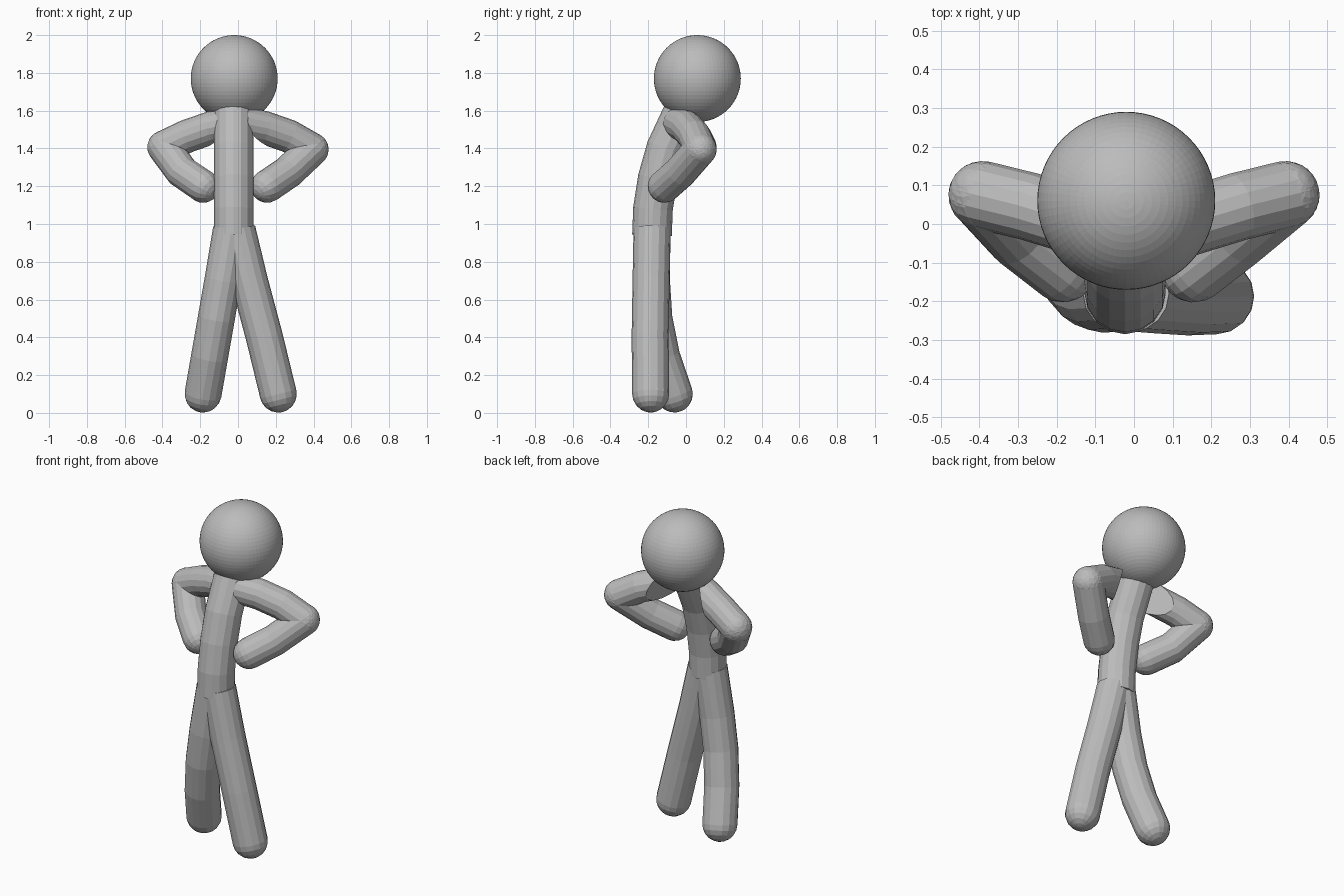
import bpy, bmesh, math
from mathutils import Vector

cube = bpy.data.objects.get("Cube")
if cube:
    bpy.data.objects.remove(cube, do_unlink=True)

SIDES = 16
grey = bpy.data.materials.new("plain grey")
grey.use_nodes = True
colour = (0.5, 0.5, 0.5, 1)
grey.diffuse_color = colour
grey.node_tree.nodes["Principled BSDF"].inputs["Base Color"].default_value = colour


def finish(bm, name):
    bmesh.ops.recalc_face_normals(bm, faces=bm.faces)
    mesh = bpy.data.meshes.new(name)
    bm.to_mesh(mesh)
    bm.free()
    mesh.materials.append(grey)
    obj = bpy.data.objects.new(name, mesh)
    bpy.context.collection.objects.link(obj)


def limb(name, path, radius, round_start=False, round_end=True, cut=None):
    """Sweep a round section along a path, with flat or domed ends."""
    pts = [Vector(p) for p in path]
    last = len(pts) - 1
    tangents = [(pts[min(i + 1, last)] - pts[max(i - 1, 0)]).normalized()
                for i in range(last + 1)]
    stations = [(p, t, radius) for p, t in zip(pts, tangents)]
    dome = [math.radians(a) for a in (18, 36, 54, 72, 86)]

    def cap(i, sign):
        return [(pts[i] + tangents[i] * sign * radius * math.sin(a), tangents[i],
                 radius * math.cos(a)) for a in dome]
    if round_start:
        stations = cap(0, -1)[::-1] + stations
    if round_end:
        stations += cap(last, 1)

    bm = bmesh.new()
    rings = []
    side = tangents[0].cross(Vector((0, 1, 0))).normalized()
    for centre, t, r in stations:
        side = (side - t * side.dot(t)).normalized()
        other = t.cross(side)
        ring = []
        for k in range(SIDES):
            a = math.tau * k / SIDES
            ring.append(bm.verts.new(centre + r * (side * math.cos(a) + other * math.sin(a))))
        rings.append(ring)
    for a, b in zip(rings, rings[1:]):
        for k in range(SIDES):
            j = (k + 1) % SIDES
            bm.faces.new((a[k], a[j], b[j], b[k]))
    bm.faces.new(rings[0])
    bm.faces.new(rings[-1])
    # slanted shoulder end
    if cut:
        geom = bm.verts[:] + bm.edges[:] + bm.faces[:]
        res = bmesh.ops.bisect_plane(bm, geom=geom, plane_co=cut[0], plane_no=cut[1],
                                     clear_outer=True)
        edges = [e for e in res["geom_cut"] if isinstance(e, bmesh.types.BMEdge)]
        bmesh.ops.holes_fill(bm, edges=edges)
    finish(bm, name)


# Head
bm = bmesh.new()
bmesh.ops.create_uvsphere(bm, u_segments=64, v_segments=32, radius=0.23)
bmesh.ops.translate(bm, verts=bm.verts, vec=(-0.02, 0.06, 1.77))
finish(bm, "head")

# Torso, leaning back toward the neck
limb("torso", [(-0.023, -0.18, 0.94), (-0.023, -0.175, 1.08), (-0.023, -0.15, 1.24),
               (-0.023, -0.105, 1.4), (-0.023, -0.016, 1.59)], 0.105, round_end=False)

# Legs
limb("left_leg", [(-0.005, -0.18, 0.97), (0.06, -0.185, 0.7), (0.14, -0.19, 0.4),
                  (0.213, -0.187, 0.1)], 0.098)
limb("right_leg", [(-0.035, -0.18, 0.97), (-0.08, -0.183, 0.7), (-0.115, -0.17, 0.5),
                   (-0.15, -0.13, 0.3), (-0.185, -0.062, 0.1)], 0.098)

# Arms, hands on hips
for name, s, hand, drop in (("left", 1, 0.155, 0), ("right", -1, 0.185, 0.012)):
    elbow = (s * 0.392, 0.075, 1.395 + drop)
    limb(name + "_upper_arm", [(s * 0.02, -0.04, 1.535), (s * 0.14, 0.005, 1.51),
                               (s * 0.27, 0.045, 1.465), elbow], 0.088,
         cut=((s * 0.115, -0.01, 1.5), (-s * 0.85, 0.47, -0.25)))
    limb(name + "_forearm", [elbow, (s * (hand + 0.11), -0.03, 1.275),
                             (s * hand, -0.115, 1.2)], 0.088, round_start=True)
